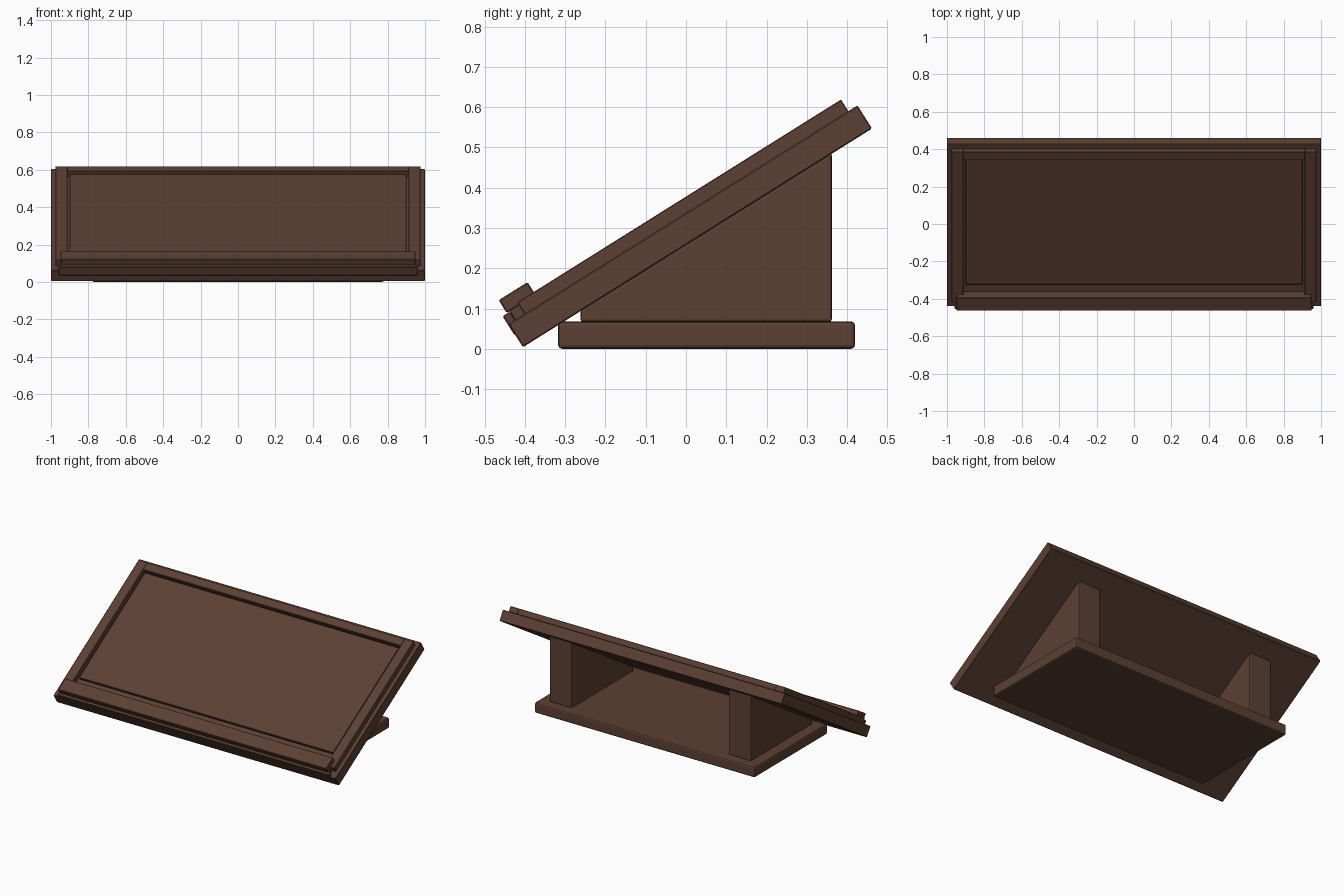
import bpy, bmesh, math
from mathutils import Matrix, Vector

cube = bpy.data.objects.get("Cube")
if cube:
    bpy.data.objects.remove(cube, do_unlink=True)

wood = bpy.data.materials.new("dark_brown_wood")
wood.use_nodes = True
BROWN = (0.107, 0.0513, 0.0331, 1.0)
wood.diffuse_color = BROWN
wood.node_tree.nodes["Principled BSDF"].inputs["Base Color"].default_value = BROWN

# Slanted frame: local y runs up the slope, local z is the board normal
TILT = math.radians(32.06)
SLOPE = Matrix.Translation((0, -0.405, 0.004)) @ Matrix.Rotation(TILT, 4, 'X')


def finish(name, bm, bevel, segments=1):
    bmesh.ops.recalc_face_normals(bm, faces=bm.faces)
    mesh = bpy.data.meshes.new(name)
    bm.to_mesh(mesh)
    bm.free()
    mesh.materials.append(wood)
    ob = bpy.data.objects.new(name, mesh)
    bpy.context.collection.objects.link(ob)
    mod = ob.modifiers.new("soft_edges", 'BEVEL')
    mod.width = bevel
    mod.segments = segments
    return ob


def box(name, x, y, z, matrix=Matrix(), bevel=0.003, segments=1):
    """Box between low and high limits on each axis."""
    bm = bmesh.new()
    bmesh.ops.create_cube(bm, size=1)
    for v in bm.verts:
        v.co = Vector(r[0] if c < 0 else r[1] for c, r in zip(v.co, (x, y, z)))
    bm.transform(matrix)
    return finish(name, bm, bevel, segments)


def wedge(name, x0, x1, outline):
    """Side profile in y and z, extruded along x."""
    bm = bmesh.new()
    face = bm.faces.new([bm.verts.new((x0, y, z)) for y, z in outline])
    ext = bmesh.ops.extrude_face_region(bm, geom=[face])
    moved = [g for g in ext["geom"] if isinstance(g, bmesh.types.BMVert)]
    bmesh.ops.translate(bm, vec=(x1 - x0, 0, 0), verts=moved)
    return finish(name, bm, 0.006, 2)


def underside(y):
    return 0.006 + (y + 0.405) * math.tan(TILT)


# Foot plate
box("base", (-0.78, 0.78), (-0.318, 0.42), (0, 0.068), bevel=0.01, segments=2)

# Wedge supports under the board
FRONT, BACK, FLOOR = -0.262, 0.362, 0.067
profile = [(FRONT, FLOOR), (BACK, FLOOR), (BACK, underside(BACK)), (FRONT, underside(FRONT))]
for side, x0, x1 in (("left", 0.556, 0.713), ("right", -0.713, -0.556)):
    wedge(side + "_support", x0, x1, profile)

# Sloping board, raised frame and inner panel
box("board", (-1, 1), (0, 1.023), (0, 0.068), SLOPE)
for side, x0, x1 in (("left", 0.912, 0.975), ("right", -0.975, -0.912)):
    box(side + "_rail", (x0, x1), (0.047, 0.996), (0.066, 0.102), SLOPE, 0.002)
box("top_rail", (-0.913, 0.913), (0.945, 0.996), (0.066, 0.102), SLOPE, 0.002)
box("inner_panel", (-0.9, 0.9), (0.151, 0.937), (0.066, 0.087), SLOPE, 0.002)

# Book ledge and the lip below it
box("ledge", (-0.95, 0.95), (0.011, 0.0956), (0.093, 0.131), SLOPE)
box("ledge_foot", (-0.95, 0.95), (0.02, 0.0945), (0.066, 0.095), SLOPE, 0.001)
box("front_lip", (-0.96, 0.96), (-0.002, 0.02), (0.036, 0.092), SLOPE)
